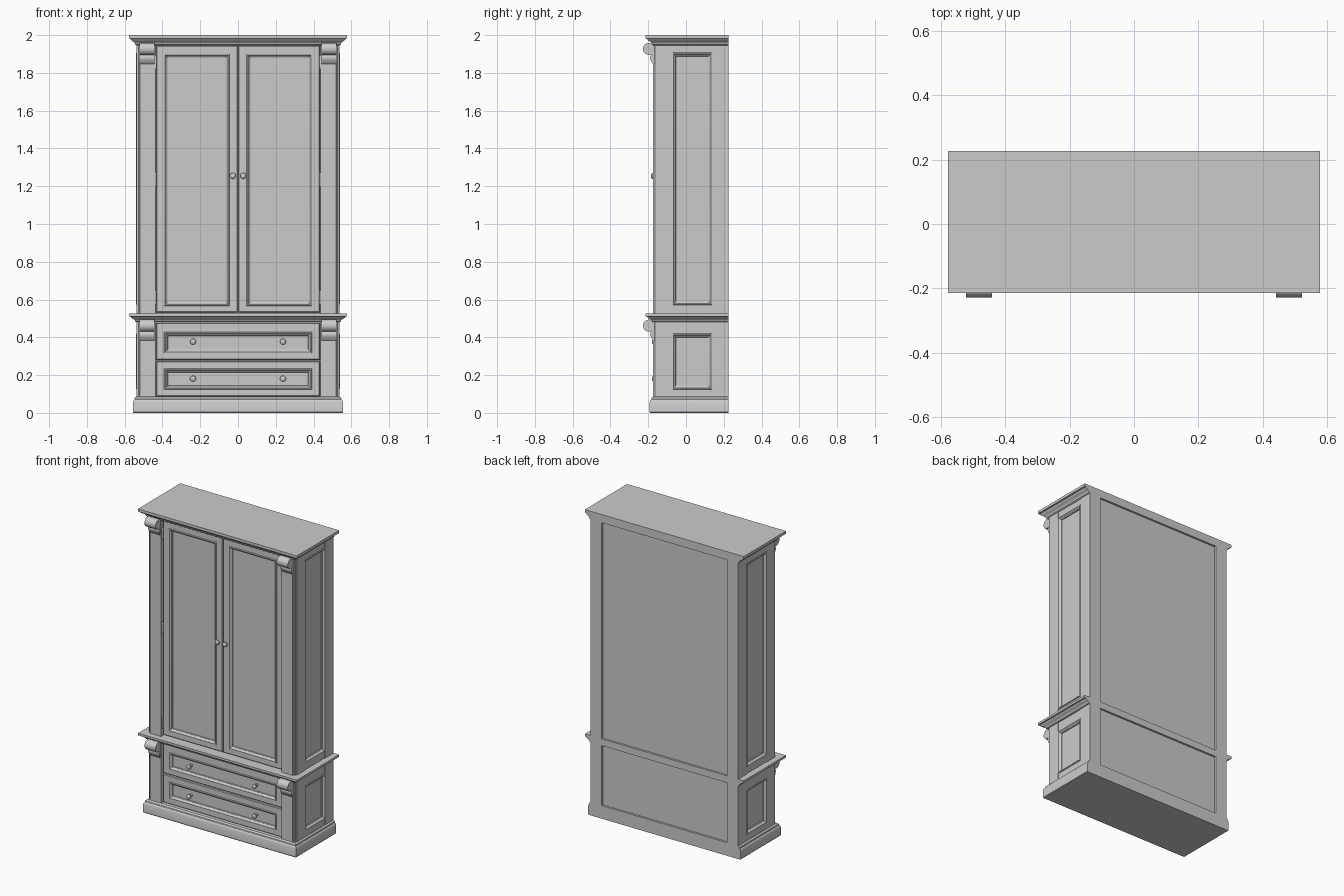
import bpy, bmesh
from math import sin, cos, pi, radians

if "Cube" in bpy.data.objects:
    bpy.data.objects.remove(bpy.data.objects["Cube"])

HX, FRONT, BACK = 0.538, -0.174, 0.226   # body half width, front and back planes


def loft(name, rings):
    """Closed solid through a series of rings with equal point counts."""
    bm = bmesh.new()
    vs = [[bm.verts.new(p) for p in r] for r in rings]
    n = len(vs[0])
    for a, b in zip(vs, vs[1:]):
        for i in range(n):
            j = (i + 1) % n
            bm.faces.new((a[i], a[j], b[j], b[i]))
    bm.faces.new(vs[0])
    bm.faces.new(vs[-1])
    bmesh.ops.recalc_face_normals(bm, faces=bm.faces)
    me = bpy.data.meshes.new(name)
    bm.to_mesh(me)
    bm.free()
    ob = bpy.data.objects.new(name, me)
    bpy.context.collection.objects.link(ob)
    bpy.ops.object.select_all(action='DESELECT')
    ob.select_set(True)
    bpy.context.view_layer.objects.active = ob
    bpy.ops.object.shade_smooth_by_angle(angle=radians(30))
    return ob


def box(name, x0, x1, y0, y1, z0, z1):
    return loft(name, [[(x0, y0, z), (x1, y0, z), (x1, y1, z), (x0, y1, z)] for z in (z0, z1)])


def moulding(name, profile):
    """Moulding round front and sides, flush at the back; profile = (offset, z)."""
    return loft(name, [[(-HX - o, FRONT - o, z), (HX + o, FRONT - o, z),
                        (HX + o, BACK, z), (-HX - o, BACK, z)] for o, z in profile])


def panel(name, outer, inner, place, thick, bevel=0.004):
    """Framed panel with a moulded recess; rect = (u0, u1, v0, v1), place(u, v, depth)."""
    def ring(r, i, d):
        u0, u1, v0, v1 = r
        return [place(u, v, d) for u, v in
                ((u0 + i, v0 + i), (u1 - i, v0 + i), (u1 - i, v1 - i), (u0 + i, v1 - i))]
    rings = [ring(outer, 0, thick), ring(outer, 0, bevel), ring(outer, bevel, 0)]
    for i, d in ((0, 0), (0.002, -0.004), (0.007, -0.005), (0.011, -0.001),
                 (0.014, 0.006), (0.019, 0.009), (0.020, 0.014)):
        rings.append(ring(inner, i, d))
    return loft(name, rings)


def turned(name, x, y, z, profile, axis, n=20):
    """Turned part about a y or z axis; profile = (radius, distance)."""
    rings = []
    for r, d in profile:
        pts = [(r * cos(2 * pi * k / n), r * sin(2 * pi * k / n)) for k in range(n)]
        rings.append([(x + a, y - d, z + b) if axis == 'y' else (x + a, y + b, z + d)
                      for a, b in pts])
    return loft(name, rings)


# Base, waist moulding and cornice
moulding("plinth", [(0.015, 0), (0.018, 0.004), (0.018, 0.058), (0.014, 0.066),
                    (0.010, 0.070), (0.009, 0.078), (0.0, 0.086)])
rise = [(0.0, 0), (0.006, 0.004), (0.008, 0.012), (0.013, 0.018),
        (0.022, 0.023), (0.029, 0.029), (0.031, 0.034), (0.040, 0.036)]
moulding("waist_moulding", [(o, 0.480 + z * 0.85) for o, z in rise] + [(0.040, 0.525)])
moulding("cornice", [(o, 1.946 + z) for o, z in rise] + [(0.040, 2.0)])

# Inner carcass and recessed back board
box("carcass", -0.51, 0.51, -0.13, 0.20, 0.04, 1.96)
box("back_board", -0.47, 0.47, 0.19, 0.213, 0.05, 1.96)

# Corner posts, scroll corbels and side panels
sections = {"lower": (0.08, 0.485), "upper": (0.52, 1.95)}
for s, side in ((-1, "left"), (1, "right")):
    box(f"{side}_back_post", s * 0.455, s * HX, 0.137, BACK, 0.05, 1.96)
    for level, (z0, z1) in sections.items():
        corner = [(0.438, -0.07), (0.438, FRONT), (0.519, FRONT), (0.521, -0.168),
                  (0.527, -0.167), (0.531, -0.163), (0.532, -0.157), (HX, -0.155), (HX, -0.07)]
        loft(f"{side}_{level}_front_post",
             [[(s * x, y, z) for x, y in corner] for z in (z0, z1)])

        # Corbel: round scroll flowing into a tapering tail
        top = z1 - 0.002
        cy, cz, r = -0.196, top - 0.021, 0.032
        prof = [(-0.165, cz + r * 0.8)]
        prof += [(cy + r * cos(a), cz + r * sin(a)) for a in
                 (radians(60 + 18 * k) for k in range(14))]
        prof += [(-0.187, cz - 0.037), (-0.190, cz - 0.046), (-0.188, cz - 0.056),
                 (-0.183, cz - 0.066), (-0.176, cz - 0.078), (-0.165, cz - 0.086)]
        loft(f"{side}_{level}_corbel",
             [[(s * x, y, z) for y, z in prof] for x in (0.441, 0.521)])

        if level == "upper":
            inner = (-0.074, 0.139, 0.571, 1.908)
        else:
            inner = (-0.074, 0.139, 0.125, 0.420)
        panel(f"{side}_{level}_side_panel", (-0.085, 0.15, z0, z1), inner,
              lambda u, v, d, s=s: (s * (0.535 - d), u, v), 0.03, 0.001)


def front(u, v, d):
    return (u, -0.158 + d, v)


knob = [(0.009, -0.016), (0.009, 0.002), (0.006, 0.004), (0.006, 0.010), (0.012, 0.013),
        (0.016, 0.018), (0.0155, 0.022), (0.011, 0.026), (0.004, 0.028)]

# Doors with knobs and hinges
for s, side in ((-1, "left"), (1, "right")):
    panel(f"{side}_door", (0.002, 0.434, 0.532, 1.944), (0.046, 0.393, 0.567, 1.901),
          lambda u, v, d, s=s: front(s * u, v, d), 0.03)
    turned(f"{side}_door_knob", s * 0.028, -0.157, 1.255, knob, 'y')
    for i, z in enumerate((0.61, 1.236, 1.857)):
        turned(f"{side}_hinge_{i + 1}", s * 0.436, -0.162, z,
               [(0.003, -0.036), (0.006, -0.031), (0.006, 0.031), (0.003, 0.036)], 'z', 12)

# Drawers with knobs
for name, outer, inner, kz in (
        ("lower", (0.088, 0.274), (0.124, 0.235), 0.181),
        ("upper", (0.281, 0.476), (0.316, 0.428), 0.377)):
    panel(f"{name}_drawer", (-0.434, 0.434, *outer), (-0.391, 0.391, *inner), front, 0.03)
    for s, side in ((-1, "left"), (1, "right")):
        turned(f"{name}_drawer_{side}_knob", s * 0.238, -0.152, kz, knob, 'y')
